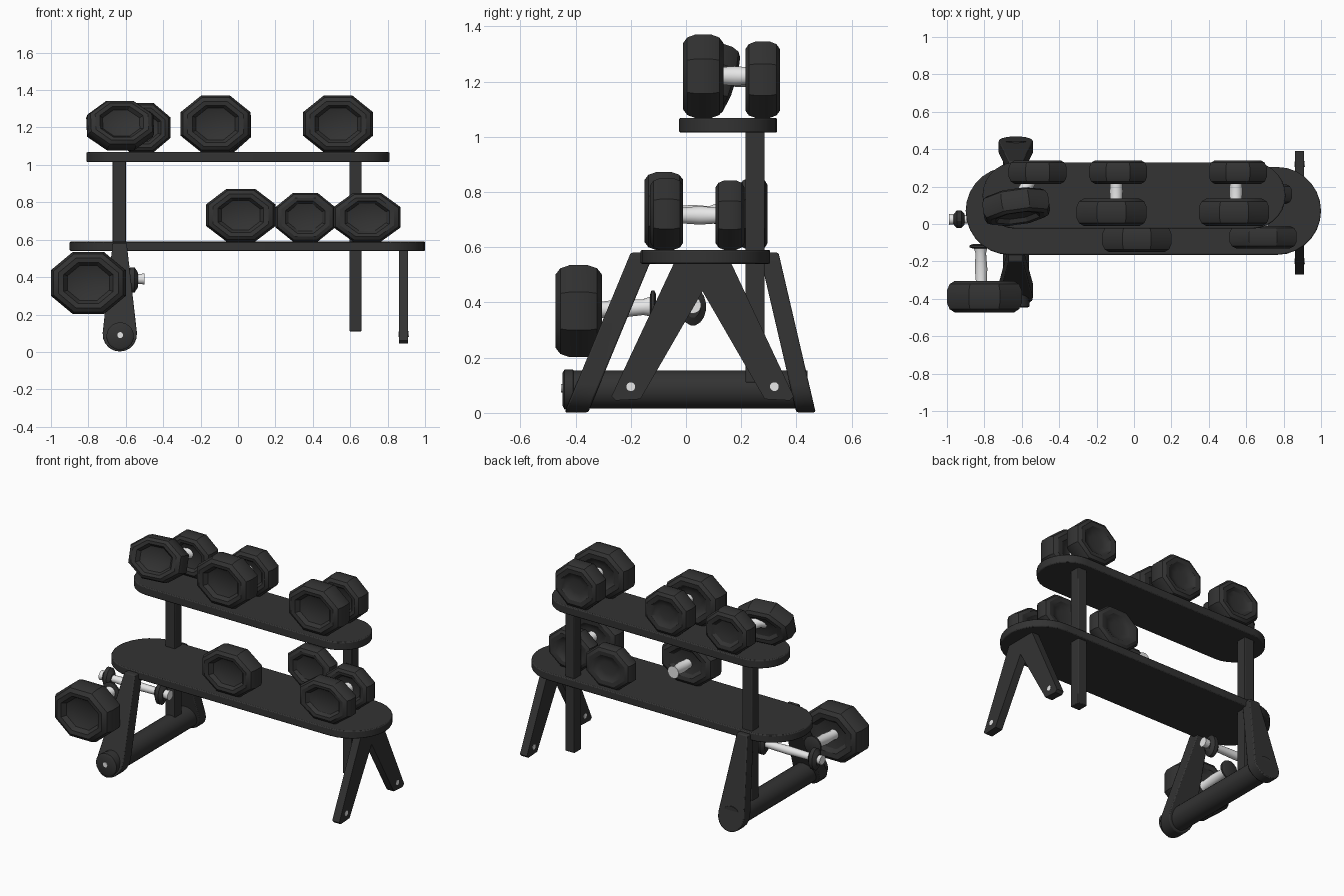
import bpy, math
from mathutils import Vector, Matrix

if "Cube" in bpy.data.objects:
    bpy.data.objects.remove(bpy.data.objects["Cube"])


def material(name, v):
    m = bpy.data.materials.new(name)
    m.diffuse_color = (v, v, v, 1)
    m.use_nodes = True
    m.node_tree.nodes["Principled BSDF"].inputs["Base Color"].default_value = m.diffuse_color
    return m


DARK = material("matte black", 0.033)
LIGHT = material("pale steel", 0.8)


def make(name, verts, faces, mat, bevel=0.0):
    me = bpy.data.meshes.new(name)
    me.from_pydata([tuple(v) for v in verts], [], faces)
    ob = bpy.data.objects.new(name, me)
    bpy.context.collection.objects.link(ob)
    me.materials.append(mat)
    bpy.ops.object.select_all(action='DESELECT')
    ob.select_set(True)
    bpy.context.view_layer.objects.active = ob
    bpy.ops.object.mode_set(mode='EDIT')
    bpy.ops.mesh.select_all(action='SELECT')
    bpy.ops.mesh.normals_make_consistent(inside=False)
    bpy.ops.object.mode_set(mode='OBJECT')
    bpy.ops.object.shade_smooth_by_angle(angle=math.radians(30))
    if bevel:
        b = ob.modifiers.new("soft edge", 'BEVEL')
        b.width, b.segments = bevel, 2
    return ob


def prism(name, a, b, mat=DARK, bevel=0.0):
    """Solid between two matching outlines."""
    n = len(a)
    faces = [list(range(n)), list(range(n, 2 * n))]
    faces += [[i, (i + 1) % n, n + (i + 1) % n, n + i] for i in range(n)]
    return make(name, list(a) + list(b), faces, mat, bevel)


def box(name, x0, x1, y0, y1, z0, z1):
    q = [(x0, y0), (x1, y0), (x1, y1), (x0, y1)]
    return prism(name, [(x, y, z0) for x, y in q], [(x, y, z1) for x, y in q], bevel=0.004)


def lathe(name, profile, centre, axis=(0, 1, 0), n=20, sx=1, sz=1, mat=DARK, turn=None):
    """Rings of (radius, distance) along an axis; end rings are capped."""
    rot = turn or Vector((0, 1, 0)).rotation_difference(Vector(axis)).to_matrix()
    verts, faces = [], []
    for r, d in profile:
        for i in range(n):
            t = 2 * math.pi * (i + 0.5) / n
            verts.append(rot @ Vector((r * sx * math.cos(t), d, r * sz * math.sin(t))) + Vector(centre))
    for k in range(len(profile) - 1):
        for i in range(n):
            j = (i + 1) % n
            faces.append([k * n + i, k * n + j, (k + 1) * n + j, (k + 1) * n + i])
    m = (len(profile) - 1) * n
    faces += [list(range(n)), list(range(m, m + n))]
    return make(name, verts, faces, mat)


def rod(name, a, b, r, mat=LIGHT, n=16):
    a, b = Vector(a), Vector(b)
    length = (b - a).length
    prof = [(r * 1.15, 0), (r * 0.85, length * 0.15), (r, length * 0.5),
            (r * 0.85, length * 0.85), (r * 1.15, length)]
    return lathe(name, prof, a, b - a, n, mat=mat)


def head(name, x, y0, y1, z0, z1, width, turn=None):
    """Eight-sided weight with dished faces, flat side down."""
    c, h = (y0 + y1) / 2, (y1 - y0) / 2
    k = 1 / math.cos(math.pi / 8)
    prof = [(0.36, -0.45), (0.56, -0.62), (0.66, -0.95), (0.8, -1.0), (0.93, -0.8), (1, -0.4),
            (1, 0.4), (0.93, 0.8), (0.8, 1.0), (0.62, 0.95), (0.5, 0.7), (0.3, 0.6)]
    return lathe(name, [(r, d * h) for r, d in prof], (x, c, (z0 + z1) / 2), n=8,
                 sx=width / 2 * k, sz=(z1 - z0) / 2 * k, turn=turn)


def shelf(name, x0, x1, y0, y1, z0, z1):
    r, c = (y1 - y0) / 2, (y0 + y1) / 2
    pts = []
    for cx, s in ((x1 - r, -90), (x0 + r, 90)):
        for i in range(15):
            t = math.radians(s + 180 * i / 14)
            pts.append((cx + r * math.cos(t), c + r * math.sin(t)))
    return prism(name, [(x, y, z0) for x, y in pts], [(x, y, z1) for x, y in pts], bevel=0.006)


# shelves and posts
shelf("lower_shelf", -0.9, 1.0, -0.165, 0.305, 0.54, 0.59)
shelf("upper_shelf", -0.81, 0.81, -0.025, 0.33, 1.015, 1.068)
box("left_post", -0.67, -0.60, 0.215, 0.285, 0.11, 1.02)
box("right_post", 0.595, 0.66, 0.215, 0.285, 0.11, 1.02)

# left frame: tapered, round-footed legs leaning onto a tube
def left_leg(name, y_bottom, y_top, thick):
    out = [(-0.595, 0.58), (-0.67, 0.58)]
    for i in range(11):
        t = math.radians(175 + 190 * i / 10)
        out.append((-0.632 + 0.092 * math.cos(t), 0.094 + 0.092 * math.sin(t)))
    y = lambda z: y_bottom + (y_top - y_bottom) * z / 0.58
    return prism(name, [(x, y(z), z) for x, z in out], [(x, y(z) + thick, z) for x, z in out], bevel=0.006)


left_leg("left_front_leg", -0.44, -0.20, 0.085)
left_leg("left_back_leg", 0.40, 0.265, 0.07)
lathe("base_tube", [(0.07, -0.42), (0.07, 0.44)], (-0.63, 0, 0.085), n=24)
lathe("base_end_cap", [(0.06, -0.447), (0.073, -0.44), (0.073, -0.41), (0.06, -0.40)], (-0.63, 0, 0.085), n=24)
lathe("base_end_bolt", [(0.016, -0.452), (0.016, -0.44)], (-0.63, 0, 0.09), mat=LIGHT, n=12)

# right frame: splayed legs joined by a plate, with pale bolts
for s, name in ((-1, "right_front_leg"), (1, "right_back_leg")):
    q = [(0.33, 0.06), (0.315, 0.045), (0.225, 0.05), (0.0, 0.44), (0.0, 0.55), (0.10, 0.55)]
    q = [(0.06 + s * y, z) for y, z in q]
    prism(name, [(0.86, y, z) for y, z in q], [(0.91, y, z) for y, z in q])
    rod(name + "_bolt", (0.857, 0.06 + s * 0.26, 0.095), (0.913, 0.06 + s * 0.26, 0.095), 0.014)

# upper shelf weights
for x, xb, nm in ((-0.12, -0.085, "upper_middle"), (0.535, 0.555, "upper_right")):
    head(nm + "_front_weight", x, -0.01, 0.135, 1.068, 1.37, 0.375)
    head(nm + "_back_weight", xb, 0.215, 0.34, 1.068, 1.345, 0.31)
    rod(nm + "_handle", (xb - 0.01, 0.07, 1.22), (xb - 0.01, 0.28, 1.22), 0.036)
tilt = Matrix.Rotation(math.radians(8), 3, 'Z') @ Matrix.Rotation(math.radians(-18), 3, 'X')
head("upper_left_front_weight", -0.63, 0.025, 0.16, 1.08, 1.34, 0.355, tilt)
head("upper_left_back_weight", -0.515, 0.215, 0.34, 1.068, 1.33, 0.31)
rod("upper_left_handle", (-0.63, 0.11, 1.22), (-0.53, 0.27, 1.21), 0.036)

# lower shelf weights: one with a bare handle, one single head, one full pair
head("lower_middle_weight", 0.015, -0.15, -0.01, 0.59, 0.872, 0.37)
rod("lower_middle_handle", (0.015, -0.06, 0.72), (0.015, 0.11, 0.72), 0.034)
head("lower_single_weight", 0.36, 0.195, 0.296, 0.59, 0.85, 0.32)
head("lower_right_front_weight", 0.69, -0.13, -0.01, 0.59, 0.85, 0.36)
head("lower_right_back_weight", 0.69, 0.107, 0.212, 0.59, 0.842, 0.31)
rod("lower_right_handle", (0.69, -0.05, 0.715), (0.69, 0.15, 0.715), 0.034)

# hanging weight on the left, handle pointing backwards
head("hanging_weight", -0.80, -0.472, -0.305, 0.202, 0.535, 0.40)
rod("hanging_handle", (-0.815, -0.36, 0.37), (-0.82, -0.12, 0.385), 0.034)
lathe("hanging_collar", [(0.045, -0.13), (0.06, -0.125), (0.06, -0.115), (0.045, -0.108)],
      (-0.82, 0, 0.385), n=16)

# cross rod along x with dark collars near both ends
rod("cross_rod", (-0.99, 0.025, 0.39), (-0.50, 0.025, 0.39), 0.026)
for x in (-0.935, -0.565):
    lathe("cross_rod_collar", [(0.035, -0.03), (0.06, -0.012), (0.06, 0.012), (0.035, 0.03)],
          (x, 0.025, 0.385), (1, 0, 0), 16, sx=0.8, sz=1.15)
